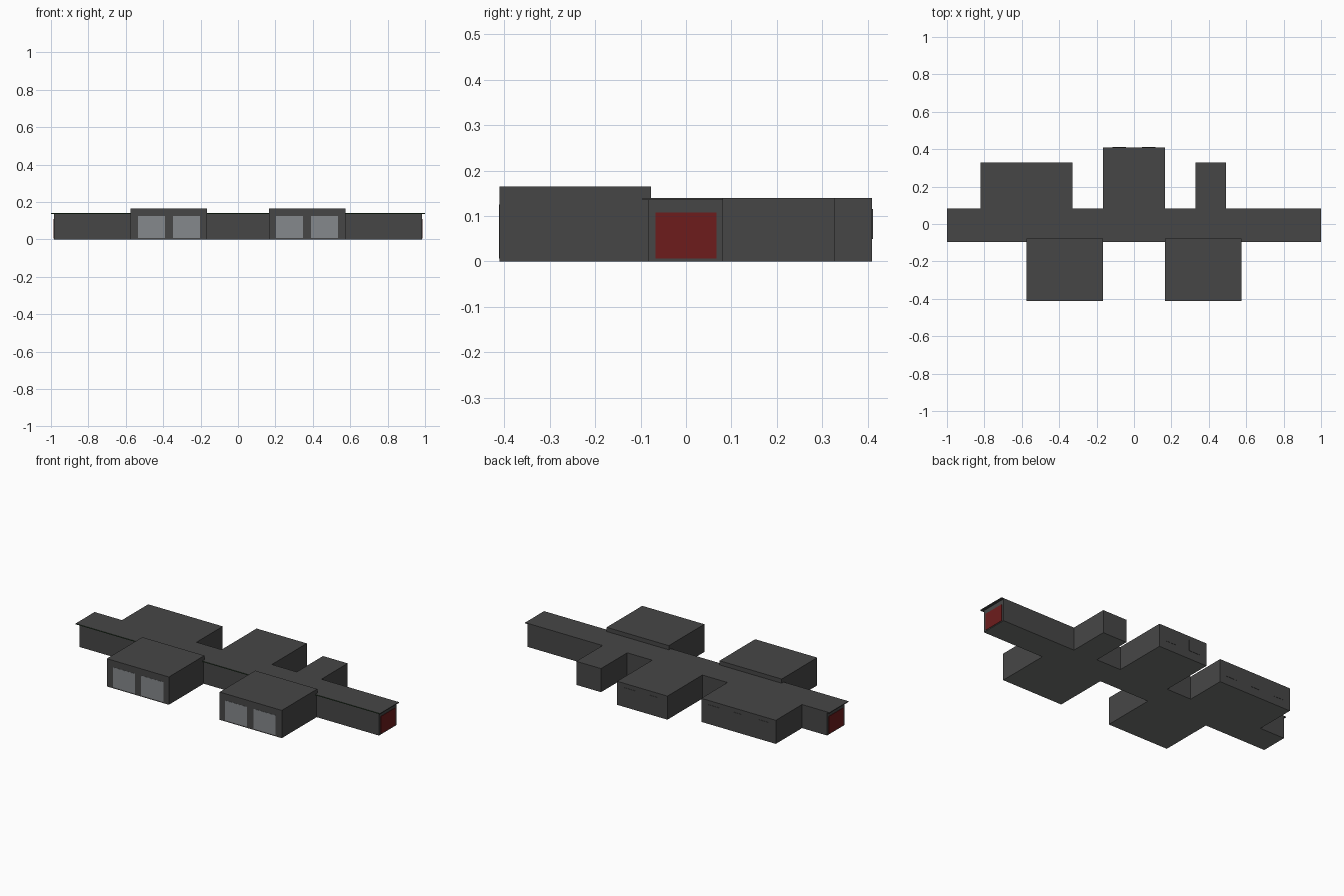
import bpy, bmesh

if "Cube" in bpy.data.objects:
    bpy.data.objects.remove(bpy.data.objects["Cube"])


def material(name, rgb):
    m = bpy.data.materials.new(name)
    m.diffuse_color = (*rgb, 1)
    m.use_nodes = True
    m.node_tree.nodes["Principled BSDF"].inputs["Base Color"].default_value = m.diffuse_color
    return m


GREY = material("dark_grey_wall", (0.062, 0.062, 0.062))
FLOOR = material("floor_grey", (0.17, 0.182, 0.172))
GLASS = material("window_grey", (0.235, 0.25, 0.262))
RED = material("door_red", (0.155, 0.0115, 0.0115))
GREEN = material("roof_edge_green", (0.03, 0.075, 0.03))


def finish(name, bm, mats, rule=None):
    bmesh.ops.recalc_face_normals(bm, faces=bm.faces)
    bm.normal_update()
    for f in bm.faces:
        if rule and rule(f):
            f.material_index = 1
    me = bpy.data.meshes.new(name)
    bm.to_mesh(me)
    bm.free()
    for m in mats:
        me.materials.append(m)
    bpy.context.collection.objects.link(bpy.data.objects.new(name, me))


def extrude_outline(name, pts, z0, z1, *mats, rule=None):
    bm = bmesh.new()
    face = bm.faces.new([bm.verts.new((x, y, z0)) for x, y in pts])
    # keep the bottom face and raise a copy
    geo = bmesh.ops.extrude_face_region(bm, geom=[face], use_keep_orig=True)["geom"]
    for v in geo:
        if isinstance(v, bmesh.types.BMVert):
            v.co.z = z1
    finish(name, bm, mats, rule)


def box(name, x0, x1, y0, y1, z0, z1, *mats, rule=None):
    extrude_outline(name, [(x0, y0), (x1, y0), (x1, y1), (x0, y1)], z0, z1, *mats, rule=rule)


def underside(f):
    return f.normal.z < -0.5


def front_edge(f):
    return f.normal.y < -0.5


# rear wings as (right x, left x, back y), listed from +x to -x
WINGS = [(0.491, 0.329, 0.328), (0.165, -0.165, 0.41), (-0.33, -0.82, 0.328)]


def footprint(end, front, back=0.082):
    pts = [(-end, front), (end, front), (end, back)]
    for xr, xl, y in WINGS:
        pts += [(xr, back), (xr, y), (xl, y), (xl, back)]
    return pts + [(-end, back)]


# corridor with rear wings, and its thin overhanging roof
extrude_outline("corridor_and_wings", footprint(0.985, -0.083), 0, 0.135, GREY, FLOOR, rule=underside)
extrude_outline("flat_roof", footprint(1.0, -0.096), 0.135, 0.14, GREY, GREEN, rule=front_edge)

for s, side in ((-1, "left"), (1, "right")):
    # taller front halls with two big windows each
    a, b = sorted((s * 0.167, s * 0.575))
    box(f"{side}_front_hall", a, b, -0.4105, -0.077, 0, 0.165, GREY, FLOOR, rule=underside)
    for i, (u, v) in enumerate(((0.203, 0.348), (0.39, 0.535))):
        a, b = sorted((s * u, s * v))
        box(f"{side}_hall_window_{i}", a, b, -0.4115, -0.409, 0.007, 0.125, GLASS)
    # double door at each corridor end
    a, b = sorted((s * 0.984, s * 0.987))
    box(f"{side}_door_leaf_a", a, b, -0.067, -0.0005, 0.006, 0.108, RED)
    box(f"{side}_door_leaf_b", a, b, 0.0005, 0.067, 0.006, 0.108, RED)

# slim wall-coloured shutters on the backs of the wings
for i, (x, y) in enumerate(((-0.41, 0.328), (-0.575, 0.328), (-0.74, 0.328),
                            (-0.08, 0.41), (0.08, 0.41))):
    box(f"rear_shutter_{i}", x - 0.036, x + 0.036, y - 0.002, y + 0.0015, 0.05, 0.115, GREY)
